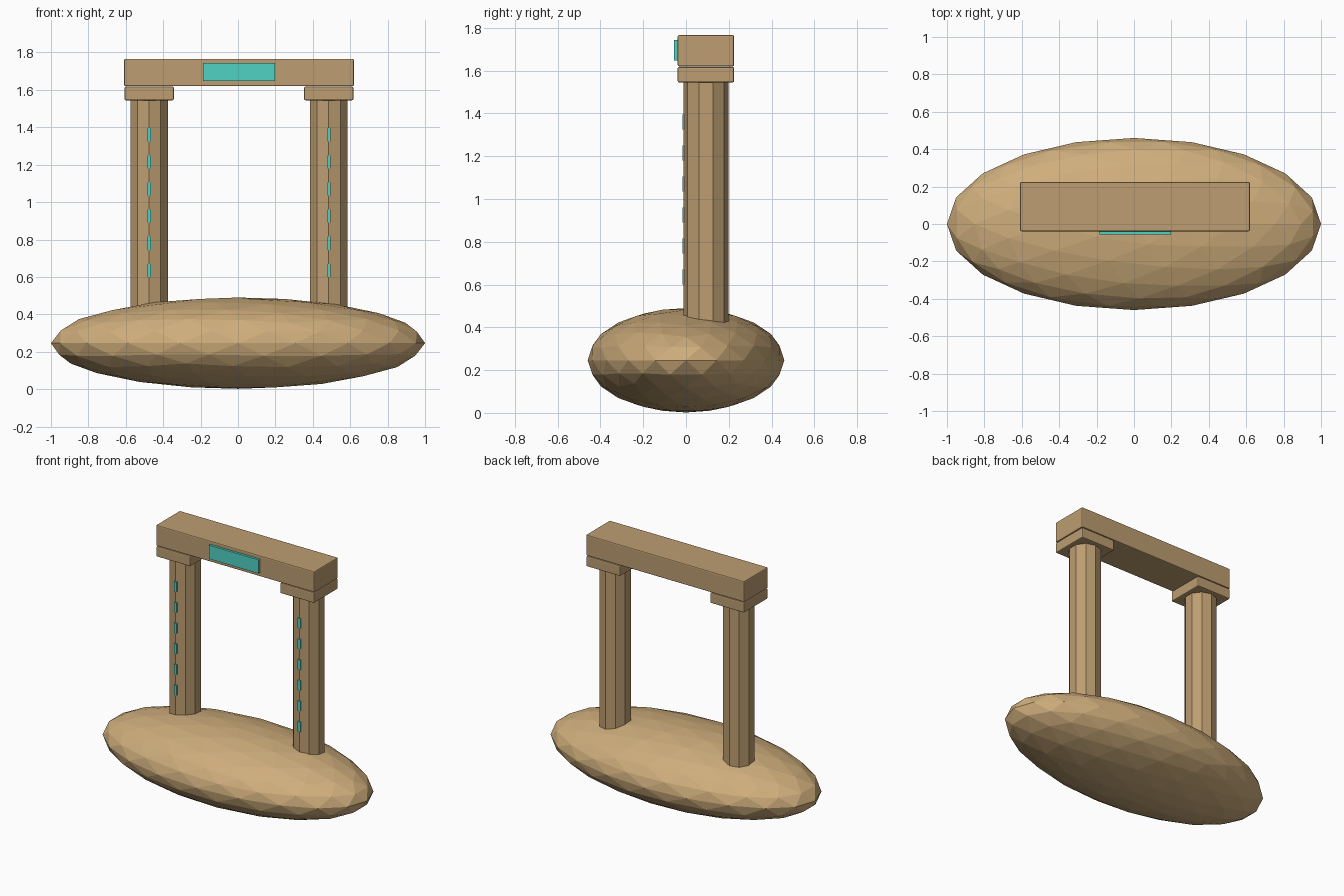
import bpy

# Remove the default object
cube = bpy.data.objects.get("Cube")
if cube:
    bpy.data.objects.remove(cube, do_unlink=True)


def material(name, colour):
    mat = bpy.data.materials.new(name)
    mat.use_nodes = True
    mat.diffuse_color = (*colour, 1)
    mat.node_tree.nodes["Principled BSDF"].inputs["Base Color"].default_value = (*colour, 1)
    return mat


SAND = material("sand", (0.62, 0.42, 0.20))
STONE = material("tan stone", (0.51, 0.34, 0.165))
TEAL = material("teal glow", (0.08, 0.65, 0.56))


def finish(name, mat):
    obj = bpy.context.object
    obj.name = name
    obj.data.materials.append(mat)
    return obj


def box(name, centre, size, mat, bevel=0):
    bpy.ops.mesh.primitive_cube_add(size=1, location=centre)
    obj = finish(name, mat)
    obj.scale = size
    bpy.ops.object.transform_apply(location=False, rotation=False, scale=True)
    if bevel:
        mod = obj.modifiers.new("soft edges", "BEVEL")
        mod.width = bevel
        mod.segments = 2
    return obj


MID_X, MID_Y = 0.005, 0.093

# Faceted mound
bpy.ops.mesh.primitive_ico_sphere_add(subdivisions=3, radius=1, location=(0, 0, 0.246))
mound = finish("mound", SAND)
mound.scale = (1, 0.46, 0.244)
bpy.ops.object.transform_apply(location=False, rotation=False, scale=True)

# Two pillars with caps and a row of glowing marks down the front edge
for side, label in ((-1, "right"), (1, "left")):
    x = MID_X + side * 0.48
    bpy.ops.mesh.primitive_cylinder_add(vertices=10, radius=0.105, depth=1.3,
                                        location=(x, MID_Y, 0.91))
    finish(label + "_pillar", STONE)
    box(label + "_cap", (x, MID_Y, 1.581), (0.264, 0.264, 0.073), STONE, 0.007)
    for i in range(6):
        box(f"{label}_mark_{i + 1}", (x, MID_Y - 0.105, 0.635 + i * 0.145),
            (0.02, 0.01, 0.07), TEAL)

# Lintel and its front plate
box("lintel", (MID_X, MID_Y, 1.693), (1.228, 0.264, 0.146), STONE, 0.007)
box("front_plate", (MID_X, -0.045, 1.695), (0.386, 0.02, 0.096), TEAL)
